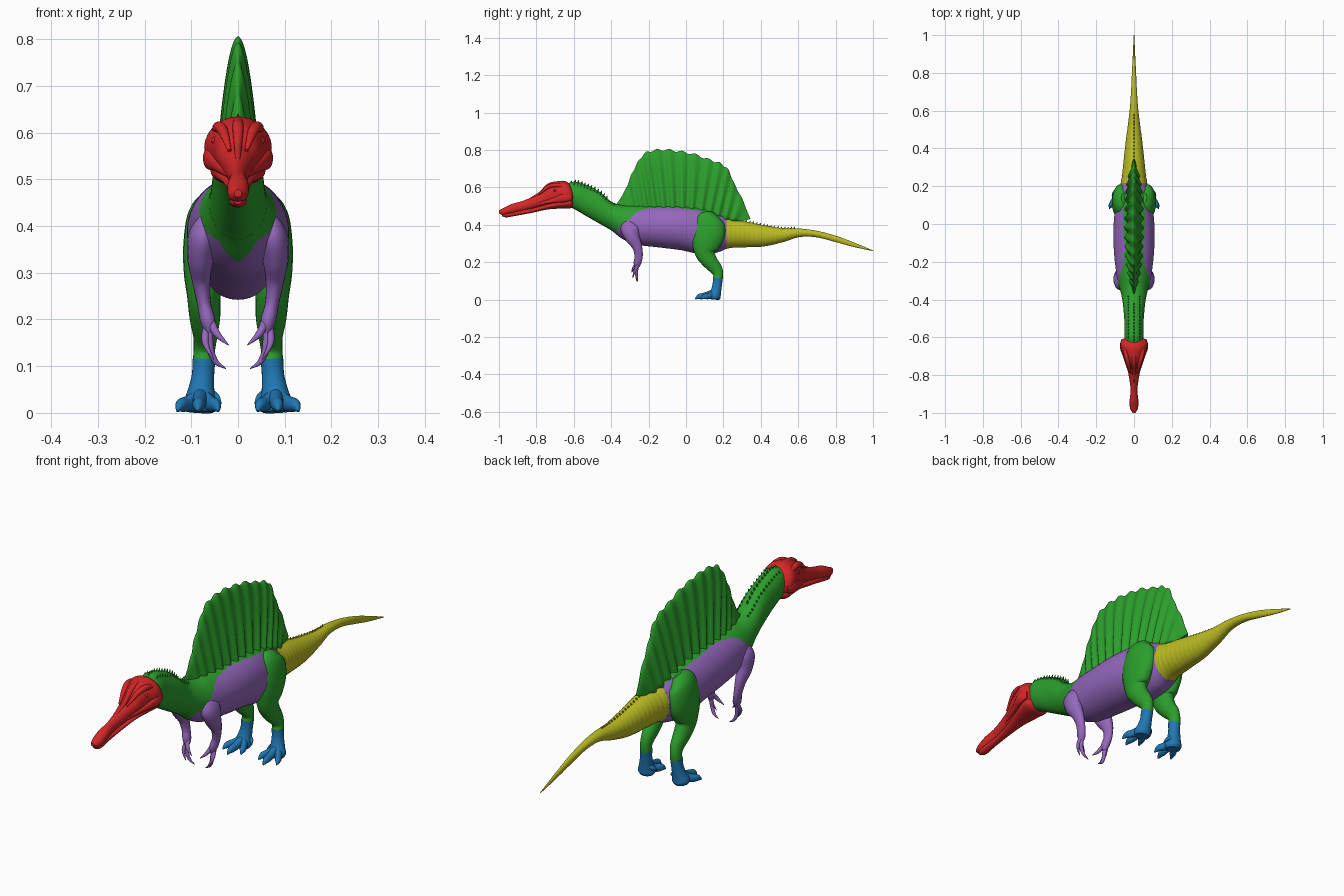
import bpy, bmesh, math
from mathutils import Vector

cube = bpy.data.objects.get("Cube")
if cube:
    bpy.data.objects.remove(cube, do_unlink=True)


def material(name, *rgb):
    mat = bpy.data.materials.new(name)
    mat.use_nodes = True
    colour = (*rgb, 1)
    mat.diffuse_color = colour
    mat.node_tree.nodes["Principled BSDF"].inputs["Base Color"].default_value = colour
    return mat


RED = material("head red", .67, .02, .021)
GREEN = material("hide green", .025, .35, .025)
PURPLE = material("torso purple", .3, .136, .51)
YELLOW = material("tail yellow", .5, .51, .016)
BLUE = material("foot blue", .014, .184, .456)


def smooth_rows(rows, steps):
    """Catmull-Rom interpolation of every column."""
    out = []
    last = len(rows) - 1
    for i in range(last):
        quad = [rows[max(0, i - 1)], rows[i], rows[i + 1], rows[min(last, i + 2)]]
        for k in range(steps):
            t = k / steps
            out.append([b + .5 * t * (c - a + t * (2 * a - 5 * b + 4 * c - d
                        + t * (3 * (b - c) + d - a))) for a, b, c, d in zip(*quad)])
    return out + [list(rows[-1])]


def ellipse(centre, a, b, sides):
    angles = [math.tau * k / sides for k in range(sides)]
    return [centre + a * math.cos(t) + b * math.sin(t) for t in angles]


def body_rings(rows, sides=32):
    """Upright sections from rows of y, top, bottom, half width."""
    return [ellipse(Vector((0, y, (top + bot) / 2)), Vector((max(w, .001), 0, 0)),
                    Vector((0, 0, max(top - bot, .002) / 2)), sides)
            for y, top, bot, w in rows]


def tube(rows, side=1, steps=6, sides=16):
    """Sections along a path from rows of x, y, z, half width, half depth."""
    rows = smooth_rows(rows, steps)
    points = [Vector((side * r[0], r[1], r[2])) for r in rows]
    rings = []
    for i, p in enumerate(points):
        along = (points[min(i + 1, len(points) - 1)] - points[max(i - 1, 0)]).normalized()
        a = Vector((1, 0, 0))
        a = (a - along * a.dot(along)).normalized()
        b = along.cross(a)
        rings.append(ellipse(p, a * max(rows[i][3], .001), b * max(rows[i][4], .001), sides))
    return rings


def build(name, skins, *mats, rule=None):
    """Skin one or more stacks of rings into a single smooth object."""
    bm = bmesh.new()
    for rings in skins:
        loops = [[bm.verts.new(p) for p in ring] for ring in rings]
        n = len(loops[0])
        for lo, hi in zip(loops, loops[1:]):
            for k in range(n):
                bm.faces.new((lo[k], lo[(k + 1) % n], hi[(k + 1) % n], hi[k]))
        bm.faces.new(loops[0][::-1])
        bm.faces.new(loops[-1])
    bmesh.ops.recalc_face_normals(bm, faces=bm.faces)
    for f in bm.faces:
        f.smooth = len(f.verts) == 4
        if rule:
            f.material_index = rule(f.calc_center_median())
    mesh = bpy.data.meshes.new(name)
    bm.to_mesh(mesh)
    bm.free()
    for m in mats:
        mesh.materials.append(m)
    obj = bpy.data.objects.new(name, mesh)
    bpy.context.collection.objects.link(obj)
    return obj


# Body profile: y, top, bottom, half width
BODY = smooth_rows([
    (-.68, .60, .52, .04), (-.6, .63, .485, .05), (-.53, .612, .445, .05),
    (-.46, .575, .405, .055), (-.4, .525, .37, .062), (-.34, .505, .325, .076),
    (-.27, .505, .295, .092), (-.15, .505, .28, .106), (-.03, .505, .265, .109),
    (.08, .495, .243, .1), (.16, .47, .25, .085), (.23, .435, .275, .068),
    (.32, .418, .28, .057), (.42, .397, .285, .046), (.52, .382, .308, .033),
    (.61, .38, .335, .022), (.7, .368, .333, .016), (.8, .342, .308, .011),
    (.9, .305, .281, .006), (1, .263, .26, .002)], 16)
for row in BODY:
    if row[0] > .22:
        row[3] *= 1 + .014 * math.sin(row[0] * 250)  # tail rings


def span(lo, hi):
    return [r for r in BODY if lo <= r[0] <= hi]


# Green back above a line that falls towards the chest and the hips
BACK = smooth_rows([(-.4, .35), (-.31, .425), (-.24, .478), (-.1, .492), (.08, .472), (.23, .43)], 8)


def torso_colour(c):
    if c.y < -.385 + .05 * max(0, 1 - abs(c.x) / .05):
        return 1
    line = min(BACK, key=lambda r: abs(r[0] - c.y))[1]
    return int(c.z > line)


build("neck", [body_rings(span(-.68, -.395))], GREEN)
build("torso", [body_rings(span(-.405, .22), 96)], PURPLE, GREEN, rule=torso_colour)
build("tail", [body_rings(span(.208, 1))], YELLOW)


# Small scutes along neck and tail
def scutes(rows, offset, size):
    out = []
    for y, top, bot, w in rows:
        mid = (top + bot) / 2
        z = mid + (top - mid) * math.sqrt(max(0, 1 - (offset / w) ** 2))
        out.append(tube([(offset, y - .004, z - size, size * .6, size),
                         (offset, y + .006, z + size, .001, .001)], steps=1, sides=6))
    return out


build("neck_scutes", scutes(span(-.62, -.42)[::4], 0, .011)
      + scutes(span(-.6, -.38)[::4], .03, .008)
      + scutes(span(-.6, -.38)[::4], -.03, .008), GREEN)
build("tail_scutes", scutes(span(.3, .58)[::3], 0, .009), YELLOW)

# Back sail: a pleated fan between the spine and a scalloped outline
EDGE = smooth_rows([
    (-.38, .5), (-.325, .585), (-.295, .66), (-.257, .735), (-.215, .785), (-.155, .8),
    (-.09, .8), (-.02, .79), (.05, .776), (.12, .75), (.18, .73), (.225, .695),
    (.258, .62), (.3, .54), (.345, .43)], 14)
RIBS = 14
sail = []
for i, (ey, ez) in enumerate(EDGE):
    u = i / (len(EDGE) - 1)
    wave = math.cos(math.tau * RIBS * u)
    taper = max(.03, math.sin(math.pi * u)) ** .4
    by, bz = -.34 + .64 * u, .42
    ez += .006 * wave * taper
    flank = []
    for k in range(13):
        v = 1 - (1 - k / 12) ** 2
        half = .049 * taper * math.sqrt(1 - v) * (1 + .16 * wave)
        flank.append(Vector((max(half, .001), by + (ey - by) * v, bz + (ez - bz) * v)))
    sail.append(flank + [Vector((-p.x, p.y, p.z)) for p in reversed(flank)])
build("back_sail", [sail], GREEN)

# Head: y, top, bottom, half width
skull = smooth_rows([
    (-1, .478, .462, .008), (-.975, .49, .45, .021), (-.935, .51, .457, .023),
    (-.88, .526, .472, .018), (-.82, .549, .486, .025), (-.77, .575, .495, .035),
    (-.735, .612, .5, .046), (-.69, .631, .505, .058), (-.645, .633, .505, .072),
    (-.615, .61, .505, .066), (-.603, .575, .52, .045)], 6)
jaw = smooth_rows([
    (-.985, .46, .447, .008), (-.96, .465, .44, .018), (-.9, .475, .45, .016),
    (-.82, .49, .465, .02), (-.74, .515, .482, .034), (-.67, .54, .487, .052),
    (-.62, .55, .488, .058), (-.6, .54, .505, .035)], 6)
build("skull", [body_rings(skull)], RED)
build("lower_jaw", [body_rings(jaw)], RED)
build("snout_crest", [tube([(0, -.87, .52, .003, .003), (0, -.78, .567, .008, .01),
                            (0, -.73, .612, .012, .012), (0, -.66, .626, .01, .01)])], RED)

for name, s in (("left", 1), ("right", -1)):
    # Brow, cheek and eye
    brow = [(.018, -.79, .562, .004, .004), (.032, -.735, .603, .011, .01),
            (.042, -.69, .612, .012, .012), (.05, -.635, .6, .006, .006)]
    cheek = [(.022, -.8, .51, .004, .006), (.045, -.71, .53, .01, .014),
             (.062, -.65, .545, .013, .024), (.06, -.61, .545, .006, .014)]
    build(name + "_brow", [tube(brow, s)], RED)
    build(name + "_cheek", [tube(cheek, s)], RED)
    eye = [(.046, -.708, .583, .003, .003), (.048, -.7, .583, .009, .009),
           (.05, -.692, .583, .003, .003)]
    build(name + "_eye", [tube(eye, s)], RED)

    # Arm with three clawed fingers
    arm = [(.06, -.3, .43, .012, .02), (.074, -.3, .385, .03, .05),
           (.08, -.287, .335, .029, .04), (.079, -.262, .285, .02, .027),
           (.073, -.253, .235, .015, .022), (.064, -.26, .195, .016, .02),
           (.06, -.263, .17, .008, .01)]
    fingers = [
        [(.06, -.26, .2, .009, .009), (.046, -.28, .17, .008, .008), (.02, -.29, .145, .001, .001)],
        [(.063, -.26, .19, .01, .01), (.06, -.265, .14, .008, .008),
         (.048, -.262, .11, .006, .006), (.026, -.26, .095, .001, .001)],
        [(.066, -.255, .19, .009, .009), (.07, -.275, .15, .007, .007), (.052, -.285, .115, .001, .001)]]
    build(name + "_arm", [tube(arm, s)] + [tube(f, s, sides=10) for f in fingers], PURPLE)

    # Hind leg
    leg = [(.05, .135, .46, .02, .03), (.066, .125, .425, .04, .075),
           (.072, .12, .36, .045, .09), (.074, .107, .3, .042, .078),
           (.073, .102, .25, .036, .054), (.071, .127, .205, .033, .042),
           (.07, .16, .165, .026, .034), (.072, .172, .135, .023, .027),
           (.073, .17, .11, .024, .026)]
    build(name + "_leg", [tube(leg, s, sides=24)], GREEN)

    # Foot with three front toes and a small inner toe
    ankle = [(.073, .17, .114, .0245, .0265), (.075, .167, .08, .024, .025),
             (.079, .16, .045, .029, .028), (.082, .152, .018, .036, .034),
             (.083, .15, .002, .03, .028)]
    toes = [tube([(.08, .155, .035, .018, .022), (.08 + dx * .55, ty + .045, .02, .014, .017),
                  (.08 + dx * .85, ty + .02, .016, .012, .014),
                  (.08 + dx, ty, .004, .002, .003)], s)
            for dx, ty in ((-.038, .08), (.006, .05), (.05, .08))]
    toes.append(tube([(.07, .17, .045, .01, .01), (.048, .16, .035, .008, .009),
                      (.036, .145, .02, .001, .001)], s))
    build(name + "_foot", [tube(ankle, s, sides=24)] + toes, BLUE)
